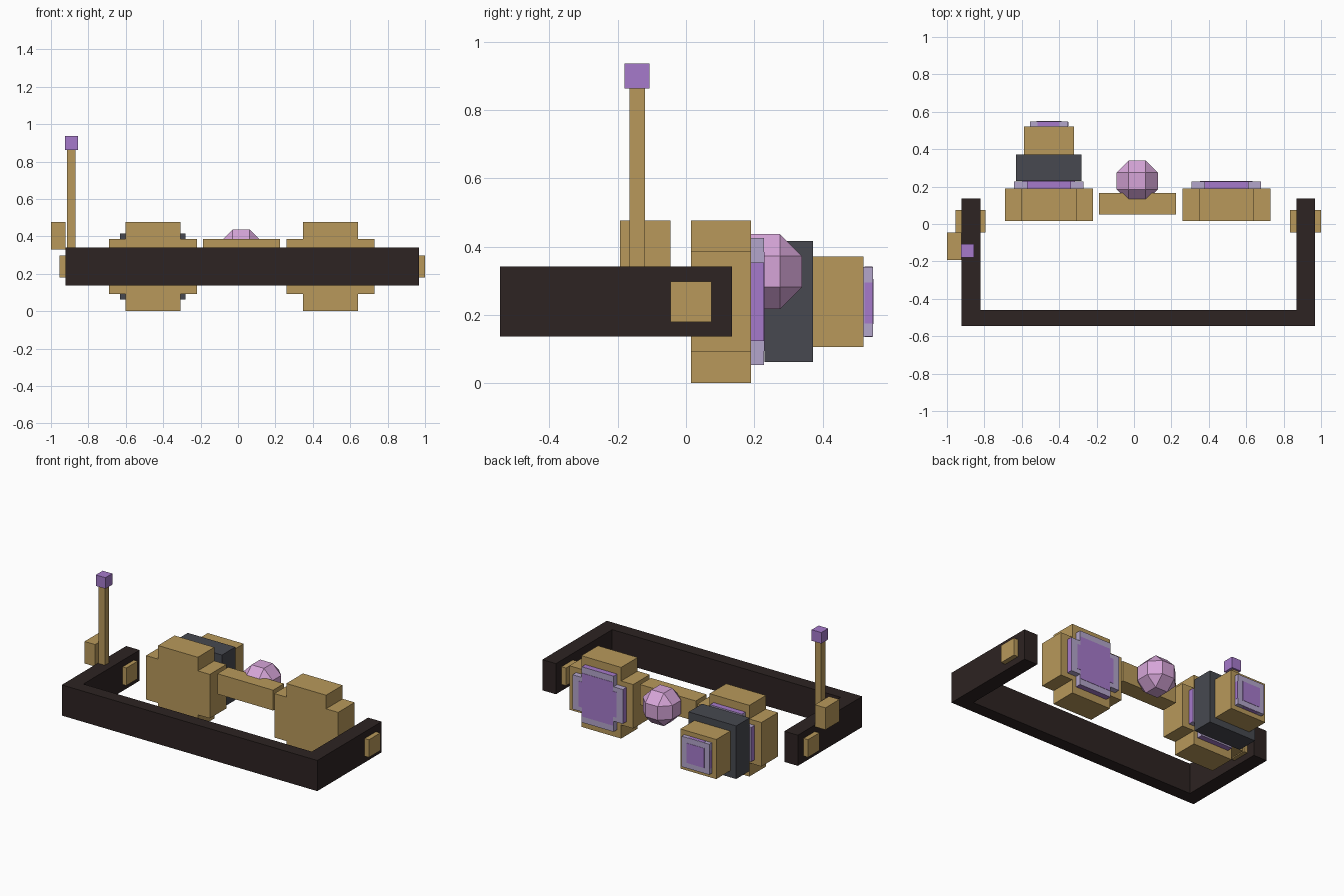
import bpy
import bmesh
from mathutils import Vector
from math import sqrt

if "Cube" in bpy.data.objects:
    bpy.data.objects.remove(bpy.data.objects["Cube"])


def make_material(name, hex_colour):
    rgb = [int(hex_colour[i:i + 2], 16) / 255 for i in (0, 2, 4)]
    linear = [c / 12.92 if c <= 0.04045 else ((c + 0.055) / 1.055) ** 2.4 for c in rgb]
    mat = bpy.data.materials.new(name)
    mat.use_nodes = True
    mat.diffuse_color = (*linear, 1)
    mat.node_tree.nodes["Principled BSDF"].inputs["Base Color"].default_value = (*linear, 1)
    return mat


brass = make_material("brass", "b8995b")
dark_leather = make_material("dark leather", "2d2322")
steel = make_material("dark steel", "474950")
purple = make_material("purple glass", "a67acb")
lilac = make_material("pale lilac rim", "b4a6cb")
pink = make_material("pink crystal", "d6a5d8")


def finish(name, bm, *mats):
    bmesh.ops.recalc_face_normals(bm, faces=bm.faces)
    mesh = bpy.data.meshes.new(name)
    bm.to_mesh(mesh)
    bm.free()
    for mat in mats:
        mesh.materials.append(mat)
    obj = bpy.data.objects.new(name, mesh)
    bpy.context.collection.objects.link(obj)
    return obj


def prism(name, points, direction, *mats, rule=None):
    """Extrude a flat outline; the rule picks faces for the second material."""
    bm = bmesh.new()
    base = bm.faces.new([bm.verts.new(p) for p in points])
    new = bmesh.ops.extrude_face_region(bm, geom=[base], use_keep_orig=True)
    moved = [v for v in new["geom"] if isinstance(v, bmesh.types.BMVert)]
    bmesh.ops.translate(bm, verts=moved, vec=direction)
    bm.normal_update()
    if rule:
        for face in bm.faces:
            face.material_index = int(rule(face.calc_center_median()))
    return finish(name, bm, *mats)


def box(name, x, y, z, mat):
    outline = [(x[0], y[0], z[0]), (x[1], y[0], z[0]), (x[1], y[1], z[0]), (x[0], y[1], z[0])]
    return prism(name, outline, (0, 0, z[1] - z[0]), mat)


def cross(name, cx, cz, wide, tall, y, *mats, rule=None):
    """Plus-shaped slab: wide and tall are half sizes (x, z) of the two bars."""
    (wx, wz), (tx, tz) = wide, tall
    quarter = [(wx, wz), (tx, wz), (tx, tz)]
    outline = quarter + [(-a, b) for a, b in reversed(quarter)]
    outline += [(-a, -b) for a, b in outline]
    points = [(cx + a, y[0], cz + b) for a, b in outline]
    return prism(name, points, (0, y[1] - y[0], 0), *mats, rule=rule)


# Head band: one U-shaped outline
outer_l, outer_r, inner_l, inner_r = -0.922, 0.968, -0.822, 0.868
front, bar_back, tip = -0.545, -0.46, 0.135
band = [(outer_l, front), (outer_r, front), (outer_r, tip), (inner_r, tip),
        (inner_r, bar_back), (inner_l, bar_back), (inner_l, tip), (outer_l, tip)]
prism("head_band", [(x, y, 0.137) for x, y in band], (0, 0, 0.205), dark_leather)

# Hinge pins through both arms
for side, x in (("right", (-0.955, -0.795)), ("left", (0.835, 1.0))):
    box(side + "_hinge_pin", x, (-0.045, 0.075), (0.18, 0.298), brass)

# Antenna
box("antenna_base", (-1.0, -0.922), (-0.193, -0.045), (0.33, 0.477), brass)
box("antenna_rod", (-0.915, -0.87), (-0.165, -0.12), (0.33, 0.865), brass)
box("antenna_tip", (-0.926, -0.855), (-0.18, -0.107), (0.863, 0.937), purple)

# Eyepieces: stepped housing, rimmed lens and glass
mid = 0.239
for side, cx in (("right", -0.455), ("left", 0.494)):
    cross(side + "_eye_housing", cx, mid, (0.236, 0.147), (0.147, 0.238), (0.015, 0.19), brass)
    cross(side + "_lens", cx, mid, (0.186, 0.115), (0.118, 0.186), (0.19, 0.228), lilac, purple,
          rule=lambda c: abs(c.x - cx) > 0.18 or abs(c.z - mid) > 0.18)
    cross(side + "_lens_glass", cx, mid, (0.14, 0.085), (0.115, 0.145), (0.226, 0.23), purple)

# Telescope stage on the right eyepiece
box("scope_collar", (-0.632, -0.28), (0.23, 0.372), (0.062, 0.417), steel)
box("scope_barrel", (-0.588, -0.322), (0.37, 0.52), (0.106, 0.371), brass)
box("scope_lens", (-0.556, -0.352), (0.52, 0.548), (0.137, 0.341), lilac)
box("scope_glass", (-0.52, -0.388), (0.546, 0.55), (0.173, 0.305), purple)
box("scope_glass_upright", (-0.515, -0.4), (0.523, 0.546), (0.136, 0.342), purple)
box("scope_glass_across", (-0.557, -0.351), (0.523, 0.546), (0.175, 0.295), purple)

# Bridge and faceted crystal
box("bridge", (-0.188, 0.225), (0.05, 0.165), (0.25, 0.386), brass)
bm = bmesh.new()
radius = 0.11
half = radius / (1 + sqrt(2))
centre = Vector((0.017, 0.23, 0.327))
for axis in range(3):
    for signs in range(8):
        corner = Vector([(radius if i == axis else half) * (1 if signs >> i & 1 else -1)
                         for i in range(3)])
        bm.verts.new(centre + corner)
bmesh.ops.convex_hull(bm, input=bm.verts)
bmesh.ops.dissolve_limit(bm, angle_limit=0.02, verts=bm.verts, edges=bm.edges)
finish("crystal", bm, pink)
